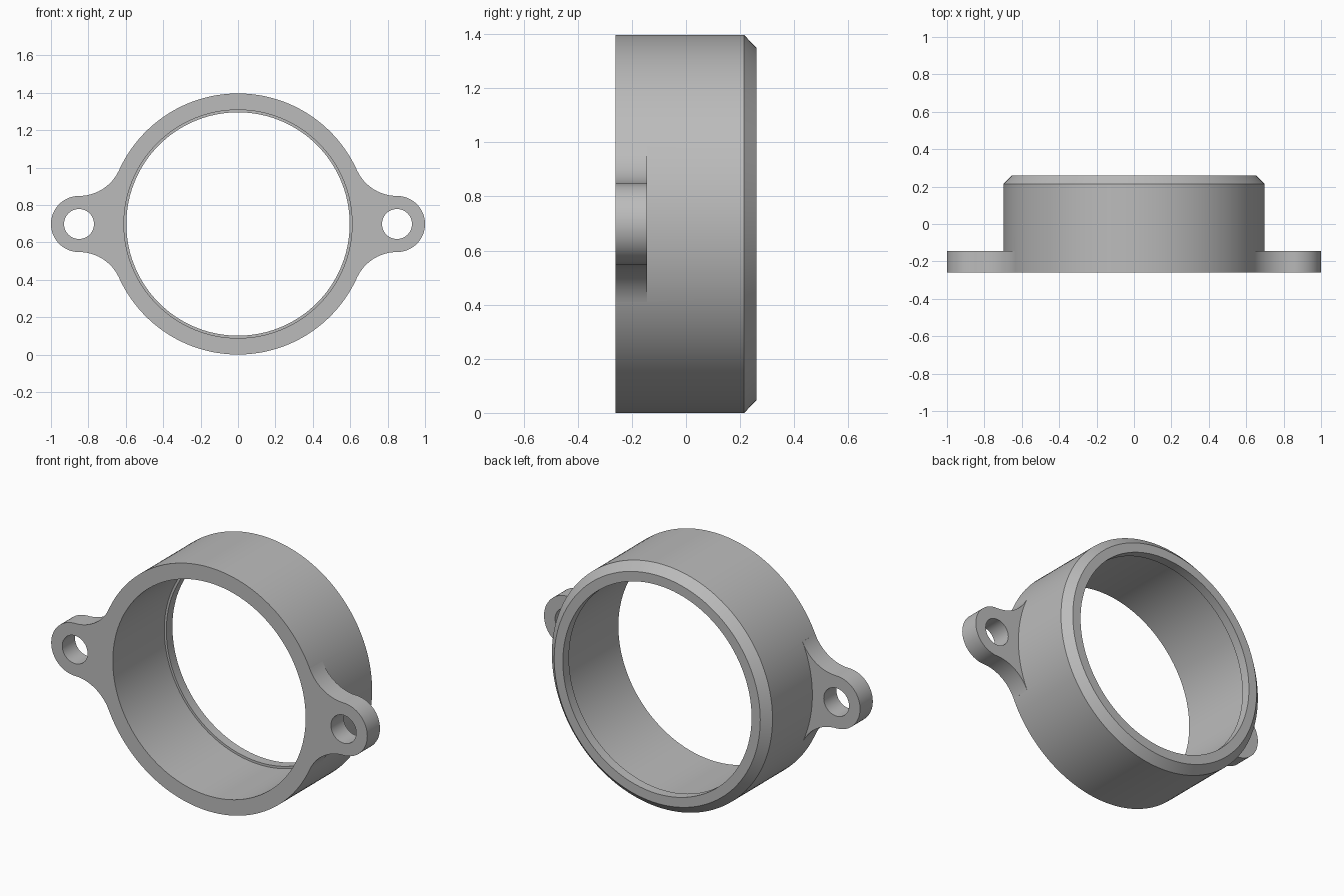
import bpy, bmesh
from math import sin, cos, pi, atan2, radians
from mathutils import Vector

if "Cube" in bpy.data.objects:
    bpy.data.objects.remove(bpy.data.objects["Cube"], do_unlink=True)

RING_R, CENTRE_Z = 0.698, 0.698
FRONT, BACK, EAR_BACK = -0.26, 0.26, -0.145
EAR_X, EAR_R, HOLE_R, FILLET = 0.85, 0.15, 0.08, 0.235

grey = bpy.data.materials.new("grey_metal")
grey.use_nodes = True
colour = (0.5, 0.5, 0.5, 1)
grey.diffuse_color = colour
grey.node_tree.nodes["Principled BSDF"].inputs["Base Color"].default_value = colour


def make_object(name, bm):
    bmesh.ops.recalc_face_normals(bm, faces=bm.faces)
    mesh = bpy.data.meshes.new(name)
    bm.to_mesh(mesh)
    bm.free()
    mesh.materials.append(grey)
    obj = bpy.data.objects.new(name, mesh)
    bpy.context.collection.objects.link(obj)
    return obj


def arc(cx, cz, r, start, end, steps):
    return [(cx + r * cos(start + (end - start) * i / steps),
             cz + r * sin(start + (end - start) * i / steps)) for i in range(steps + 1)]


def prism(name, outline, y0, y1):
    """Extrude an x-z outline along y."""
    bm = bmesh.new()
    face = bm.faces.new([bm.verts.new((x, y0, z + CENTRE_Z)) for x, z in outline])
    grown = bmesh.ops.extrude_face_region(bm, geom=[face])["geom"]
    bmesh.ops.translate(bm, vec=Vector((0, y1 - y0, 0)),
                        verts=[v for v in grown if isinstance(v, bmesh.types.BMVert)])
    return make_object(name, bm)


def lathe(name, profile, steps):
    """Spin a closed radius-y profile around the y axis."""
    bm = bmesh.new()
    rings = [[bm.verts.new((r * cos(2 * pi * i / steps), y, CENTRE_Z + r * sin(2 * pi * i / steps)))
              for r, y in profile] for i in range(steps)]
    n = len(profile)
    for i in range(steps):
        a, b = rings[i], rings[(i + 1) % steps]
        for j in range(n):
            k = (j + 1) % n
            bm.faces.new((a[j], a[k], b[k], b[j]))
    return make_object(name, bm)


def apply_boolean(target, tool, operation):
    mod = target.modifiers.new(operation.title(), "BOOLEAN")
    mod.operation, mod.solver, mod.object = operation, "EXACT", tool
    bpy.context.view_layer.objects.active = target
    bpy.ops.object.modifier_apply(modifier=mod.name)
    bpy.data.objects.remove(tool, do_unlink=True)


# Ring body with a chamfered back rim and a small inner lip
ring = lathe("mounting_ring", [(0.61, FRONT), (RING_R, FRONT), (RING_R, 0.215), (0.652, BACK),
                               (0.597, BACK), (0.597, 0.205), (0.61, 0.205)], 144)

# Ear outline: round end, concave fillets, root buried in the ring wall
fillet_z = EAR_R + FILLET
lean = atan2(fillet_z, EAR_X)
upper = arc(EAR_X, fillet_z, FILLET, -pi / 2, lean - pi, 20)
lower = [(x, -z) for x, z in reversed(upper)]
end = arc(EAR_X, 0, EAR_R, -pi / 2, pi / 2, 32)
root = arc(0, 0, 0.65, lean, -lean, 16)
outline = end + upper[1:] + root + lower[:-1]

# Two mirrored ears, each with a screw hole
for side, sign in (("left", 1), ("right", -1)):
    ear = prism(side + "_ear", [(sign * x, z) for x, z in outline], FRONT, EAR_BACK)
    apply_boolean(ring, ear, "UNION")
    hole = arc(sign * EAR_X, 0, HOLE_R, 0, 2 * pi, 48)[:-1]
    cutter = prism(side + "_hole_cutter", hole, FRONT - 0.05, EAR_BACK + 0.05)
    apply_boolean(ring, cutter, "DIFFERENCE")

bpy.ops.object.select_all(action="DESELECT")
ring.select_set(True)
bpy.context.view_layer.objects.active = ring
bpy.ops.object.shade_smooth_by_angle(angle=radians(30))
